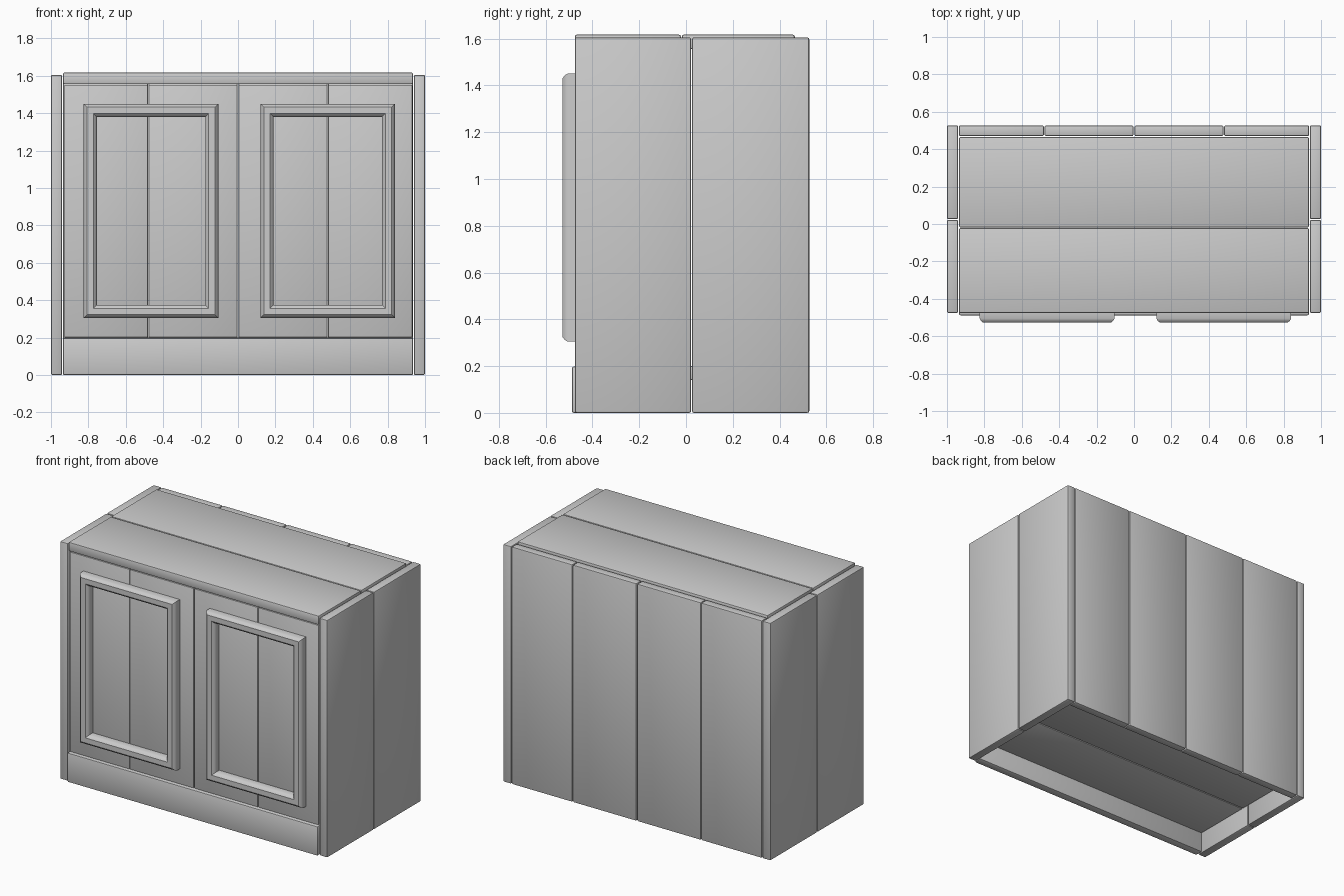
import bpy
import bmesh
import math

cube = bpy.data.objects.get("Cube")
if cube:
    bpy.data.objects.remove(cube, do_unlink=True)

GREY = (0.6, 0.6, 0.6, 1)
grey = bpy.data.materials.new("plain grey")
grey.use_nodes = True
grey.diffuse_color = GREY
grey.node_tree.nodes["Principled BSDF"].inputs["Base Color"].default_value = GREY


def finish(name, bm):
    """Turn a bmesh into a grey object with smooth rounded edges."""
    bmesh.ops.recalc_face_normals(bm, faces=bm.faces)
    mesh = bpy.data.meshes.new(name)
    bm.to_mesh(mesh)
    bm.free()
    mesh.materials.append(grey)
    obj = bpy.data.objects.new(name, mesh)
    bpy.context.collection.objects.link(obj)
    bpy.ops.object.select_all(action="DESELECT")
    bpy.context.view_layer.objects.active = obj
    obj.select_set(True)
    bpy.ops.object.shade_smooth_by_angle(angle=math.radians(35))


def board(name, xs, ys, zs, edge=0.008):
    """Plank with softened edges, given by its range on each axis."""
    bm = bmesh.new()
    bmesh.ops.create_cube(bm, size=1)
    for v in bm.verts:
        v.co = [(r[0] + r[1]) / 2 + c * (r[1] - r[0])
                for r, c in zip((xs, ys, zs), v.co)]
    bmesh.ops.bevel(bm, geom=bm.edges[:], offset=edge, segments=2,
                    profile=0.5, affect="EDGES")
    finish(name, bm)


def moulding(name, xs, zs, back, profile):
    """Mitred rectangular frame; profile holds (inset, depth) pairs."""
    bm = bmesh.new()
    rings = []
    for inset, depth in profile:
        x0, x1 = xs[0] + inset, xs[1] - inset
        z0, z1 = zs[0] + inset, zs[1] - inset
        corners = ((x0, z0), (x1, z0), (x1, z1), (x0, z1))
        rings.append([bm.verts.new((x, back - depth, z)) for x, z in corners])
    for a, b in zip(rings, rings[1:] + rings[:1]):
        for i in range(4):
            j = (i + 1) % 4
            bm.faces.new((a[i], a[j], b[j], b[i]))
    finish(name, bm)


# Side walls, two upright planks each
for side, xs in (("left", (0.94, 1.0)), ("right", (-1.0, -0.94))):
    board(f"{side}_side_front_plank", xs, (-0.475, 0.022), (0, 1.605))
    board(f"{side}_side_back_plank", xs, (0.026, 0.527), (0, 1.605))

# Top and floor, two long planks each
for part, zs in (("top", (1.555, 1.617)), ("floor", (0.14, 0.2))):
    board(f"{part}_front_plank", (-0.936, 0.936), (-0.475, -0.022), zs)
    board(f"{part}_back_plank", (-0.936, 0.936), (-0.018, 0.465), zs)

# Back wall and doors share four upright plank columns
columns = ((-0.936, -0.482), (-0.478, -0.003), (0.003, 0.478), (0.482, 0.936))
for i, (x0, x1) in enumerate(columns):
    board(f"back_plank_{i + 1}", (x0, x1), (0.47, 0.527), (0, 1.605))
    board(f"door_plank_{i + 1}", (max(x0, -0.928), min(x1, 0.932)),
          (-0.472, -0.415), (0.202, 1.552), 0.004)

# Plinth under the doors
board("plinth", (-0.936, 0.936), (-0.488, -0.43), (0, 0.198))

# Raised rounded frames on the doors
PROFILE = ((0, 0), (0, 0.035), (0.006, 0.046), (0.018, 0.056),
           (0.052, 0.056), (0.064, 0.046), (0.07, 0.035), (0.07, 0))
for name, x0 in (("right_door_frame", -0.825), ("left_door_frame", 0.12)):
    moulding(name, (x0, x0 + 0.72), (0.305, 1.45), -0.471, PROFILE)
